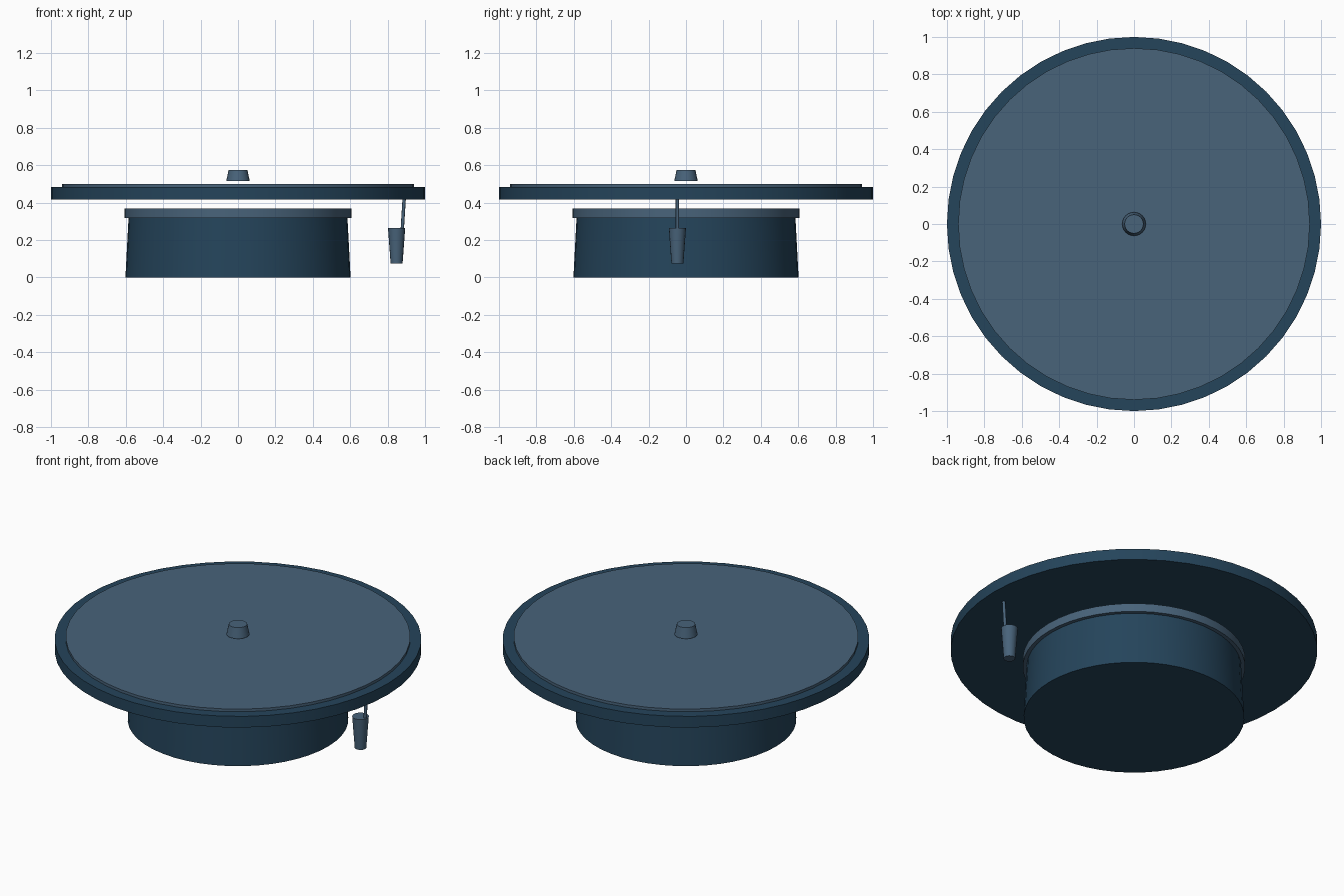
import bpy, math
from mathutils import Vector

cube = bpy.data.objects.get("Cube")
if cube:
    bpy.data.objects.remove(cube, do_unlink=True)


def material(name, rgb):
    mat = bpy.data.materials.new(name)
    mat.use_nodes = True
    mat.diffuse_color = (*rgb, 1)
    mat.node_tree.nodes["Principled BSDF"].inputs["Base Color"].default_value = (*rgb, 1)
    return mat


dark = material("deep blue", (0.018, 0.058, 0.104))
light = material("slate blue", (0.065, 0.125, 0.195))


def tapered(name, bottom, top, r_bottom, r_top, mat, sides=48):
    """Round solid running from the bottom point to the top point."""
    a, b = Vector(bottom), Vector(top)
    axis = b - a
    bpy.ops.mesh.primitive_cone_add(
        vertices=sides, radius1=r_bottom, radius2=r_top, depth=axis.length,
        location=(a + b) / 2, rotation=axis.to_track_quat('Z', 'Y').to_euler())
    obj = bpy.context.object
    obj.name = name
    obj.data.materials.append(mat)
    bpy.ops.object.shade_smooth_by_angle(angle=math.radians(35))
    return obj


# Stand: tapered drum with a collar
tapered("base_drum", (0, 0, 0), (0, 0, 0.34), 0.602, 0.584, dark)
tapered("base_collar", (0, 0, 0.318), (0, 0, 0.368), 0.607, 0.607, light)

# Round platter with its thin top mat and central knob
tapered("platter", (0, 0, 0.418), (0, 0, 0.485), 1.0, 1.0, dark)
tapered("platter_mat", (0, 0, 0.475), (0, 0, 0.501), 0.94, 0.94, light)
tapered("center_knob", (0, 0, 0.515), (0, 0, 0.576), 0.063, 0.05, light, 24)

# Hanging crank: slanted rod and tapered grip
tapered("crank_rod", (0.876, -0.046, 0.22), (0.889, -0.046, 0.43), 0.009, 0.009, light, 12)
tapered("crank_grip", (0.848, -0.046, 0.076), (0.848, -0.046, 0.265), 0.032, 0.046, light, 16)
